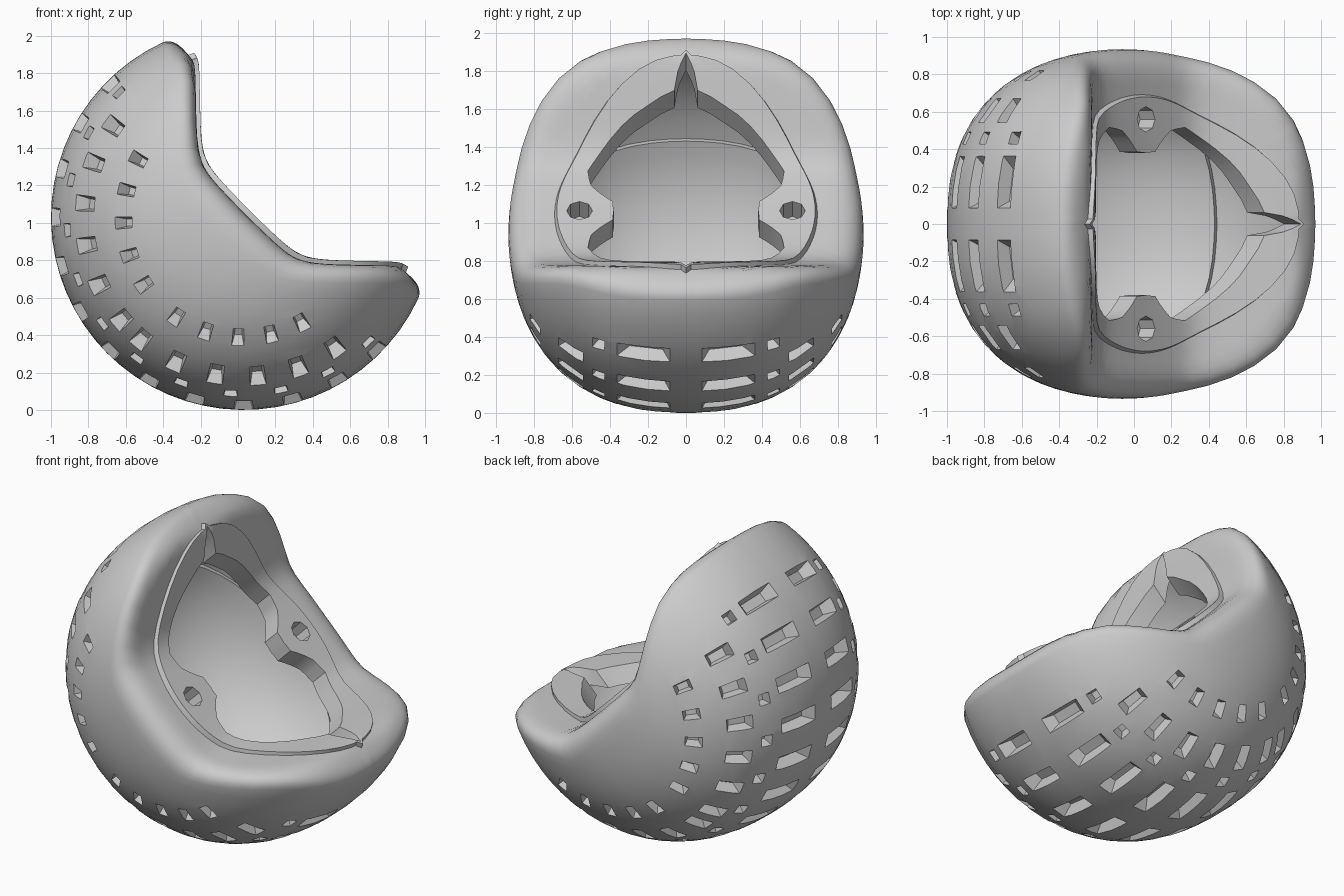
import bpy, bmesh, math
from mathutils import Vector

if "Cube" in bpy.data.objects:
    bpy.data.objects.remove(bpy.data.objects["Cube"], do_unlink=True)

CENTRE = Vector((0.03, 0, 1.03))
AXIS = Vector((1, 0, 1)).normalized()      # opening direction
ACROSS = Vector((1, 0, -1)).normalized()
SIDE = Vector((0, 1, 0))
R, SQUASH, POWER = 1.03, 0.91, 2.4
CAVITY, LINING = 0.94, 0.91

grey = bpy.data.materials.new("warm_grey")
grey.use_nodes = True
grey.diffuse_color = (0.6, 0.6, 0.6, 1)
grey.node_tree.nodes["Principled BSDF"].inputs["Base Color"].default_value = (0.6, 0.6, 0.6, 1)


def make_object(name, bm):
    bmesh.ops.recalc_face_normals(bm, faces=bm.faces)
    mesh = bpy.data.meshes.new(name)
    bm.to_mesh(mesh)
    bm.free()
    mesh.materials.append(grey)
    ob = bpy.data.objects.new(name, mesh)
    bpy.context.collection.objects.link(ob)
    return ob


def lip_height(t):
    """Saddle-shaped rim: flat in the middle, rising to flat ends."""
    low, slope, high = 0.015, abs(t) - 0.365, 0.41
    h = (low + slope + math.sqrt((low - slope) ** 2 + 0.006)) / 2
    return (h + high - math.sqrt((h - high) ** 2 + 0.001)) / 2


# Opening outline for one quarter: angle in degrees, radius
OPENING = [(0, .79), (3.5, .71), (5.5, .64), (19, .614), (42, .60), (61, .59),
           (70, .53), (77, .43), (80, .39), (90, .38)]
ANGLES = [0, 2, 3.5, 5.5, 12, 19, 27, 34, 42, 49, 55, 61, 66, 70, 74, 77, 80, 85, 90]


def opening_radius(deg):
    for (a0, r0), (a1, r1) in zip(OPENING, OPENING[1:]):
        if deg <= a1:
            return r0 + (r1 - r0) * (deg - a0) / (a1 - a0)


def ball_scale(round_part, side_part):
    """Makes the ball narrower and slightly boxy sideways."""
    return (round_part ** POWER + abs(side_part / SQUASH) ** POWER) ** (-1 / POWER)


def shell_point(radius, theta, phi):
    """Radial distance and height on the ball."""
    s, c = math.sin(theta), math.cos(theta)
    k = radius * ball_scale(math.hypot(s * math.cos(phi), c), s * math.sin(phi))
    return Vector((k * s, -k * c))


def rim_angle(radius, phi, drop):
    lo, hi = 0.5, math.pi
    for _ in range(30):
        mid = (lo + hi) / 2
        rho, a = shell_point(radius, mid, phi)
        if a < lip_height(rho * math.cos(phi)) - drop:
            lo = mid
        else:
            hi = mid
    return lo


def profile(deg, phi):
    """Outer wall, rounded rim, raised lip, then the lined cavity."""
    def on_lip(rho, lift):
        return Vector((rho, lip_height(rho * math.cos(phi)) + lift))
    sideways = math.sin(phi) ** 2
    top = rim_angle(R, phi, 0)
    start = top - 0.06 - 0.1 * sideways
    pts = [shell_point(R, start * i / 20, phi) for i in range(1, 21)]
    corner = shell_point(R, top, phi)
    hole = opening_radius(deg)
    inner = on_lip(max(corner.x - 0.1 - 0.07 * sideways, hole + 0.5 * (corner.x - hole)), 0)
    p0 = pts[-1]
    for i in range(1, 7):
        s = i / 6
        pts.append(p0 * (1 - s) ** 2 + corner * 2 * s * (1 - s) + inner * s * s)
    # Raised band around the opening
    ridge = max(hole + 0.02, 0.68 + 0.1 * math.cos(phi) ** 4)
    for s in (0.33, 0.67, 1):
        pts.append(on_lip(inner.x + (ridge + 0.012 - inner.x) * s, 0))
    for s in (0, 0.33, 0.67, 1):
        pts.append(on_lip(ridge + (hole - ridge) * s, 0.03))
    pts.append(on_lip(hole, -0.10))
    # Underside of the lip, cavity wall, small ledge and lining
    cav = rim_angle(CAVITY, phi, 0.10)
    edge = shell_point(CAVITY, cav, phi).x
    for s in (0.33, 0.67):
        pts.append(on_lip(hole + (edge - hole) * s, -0.10))
    ledge = 1.24
    pts += [shell_point(CAVITY, cav + (ledge - cav) * i / 6, phi) for i in range(7)]
    pts += [shell_point(LINING, ledge * i / 14, phi) for i in range(14, 0, -1)]
    return pts


# Hollow body
azimuths = sorted({(base + turn * d) % 360: d for d in ANGLES
                   for base in (0, 180) for turn in (1, -1)}.items())
bm = bmesh.new()
rings = []
for az, deg in azimuths:
    phi = math.radians(az)
    radial = ACROSS * math.cos(phi) + SIDE * math.sin(phi)
    rings.append([bm.verts.new(CENTRE + radial * p.x + AXIS * p.y) for p in profile(deg, phi)])
outer_pole = bm.verts.new(CENTRE - AXIS * R)
inner_pole = bm.verts.new(CENTRE - AXIS * LINING)
for ring, nxt in zip(rings, rings[1:] + rings[:1]):
    bm.faces.new((outer_pole, ring[0], nxt[0]))
    bm.faces.new((inner_pole, nxt[-1], ring[-1]))
    for i in range(len(ring) - 1):
        bm.faces.new((ring[i], ring[i + 1], nxt[i + 1], nxt[i]))
body = make_object("hollow_body", bm)

# Tapered cutters for the tread pockets and the two lip holes
bm = bmesh.new()


def pocket(lat, half_lat, lon, half_lon):
    for v in bmesh.ops.create_cube(bm, size=2)["verts"]:
        taper, radius = (1.1, R * 1.03) if v.co.z > 0 else (0.65, R * 0.93)
        la = math.radians(lat + v.co.x * half_lat * taper)
        lo = math.radians(lon + v.co.y * half_lon * taper)
        k = radius * ball_scale(math.cos(la), math.sin(la))
        v.co = CENTRE + k * Vector((math.cos(la) * math.cos(lo), math.sin(la),
                                    math.cos(la) * math.sin(lo)))


# Pocket rows: latitude, half height, half width, first offset, spacing, count
ROWS = [(12.5, 8, 2.8, 0, 15, 7), (26, 2, 2.2, 8, 16.4, 6),
        (35.5, 4.6, 2.8, 5, 15, 6), (51, 3, 2.8, 11, 15.7, 5)]
for lat, h, w, first, step, count in ROWS:
    for k in range(count):
        turn = first + step * k
        for sign in (1, -1):
            for lon in {225 + turn, 225 - turn}:
                pocket(sign * lat, h, lon, w)
for sign in (1, -1):
    made = bmesh.ops.create_cone(bm, cap_ends=True, segments=8, radius1=0.065, radius2=0.075, depth=0.4)
    for v in made["verts"]:
        x, y, z = v.co
        v.co = CENTRE + ACROSS * x + SIDE * (y + sign * 0.56) + AXIS * (z + 0.14)
cutter = make_object("pocket_cutter", bm)
cutter.hide_render = True

mod = body.modifiers.new("pockets", "BOOLEAN")
mod.operation = "DIFFERENCE"
mod.solver = "EXACT"
mod.object = cutter
bpy.context.view_layer.objects.active = body
body.select_set(True)
bpy.ops.object.modifier_apply(modifier=mod.name)
bpy.data.objects.remove(cutter, do_unlink=True)
bpy.ops.object.shade_smooth_by_angle(angle=math.radians(32))
